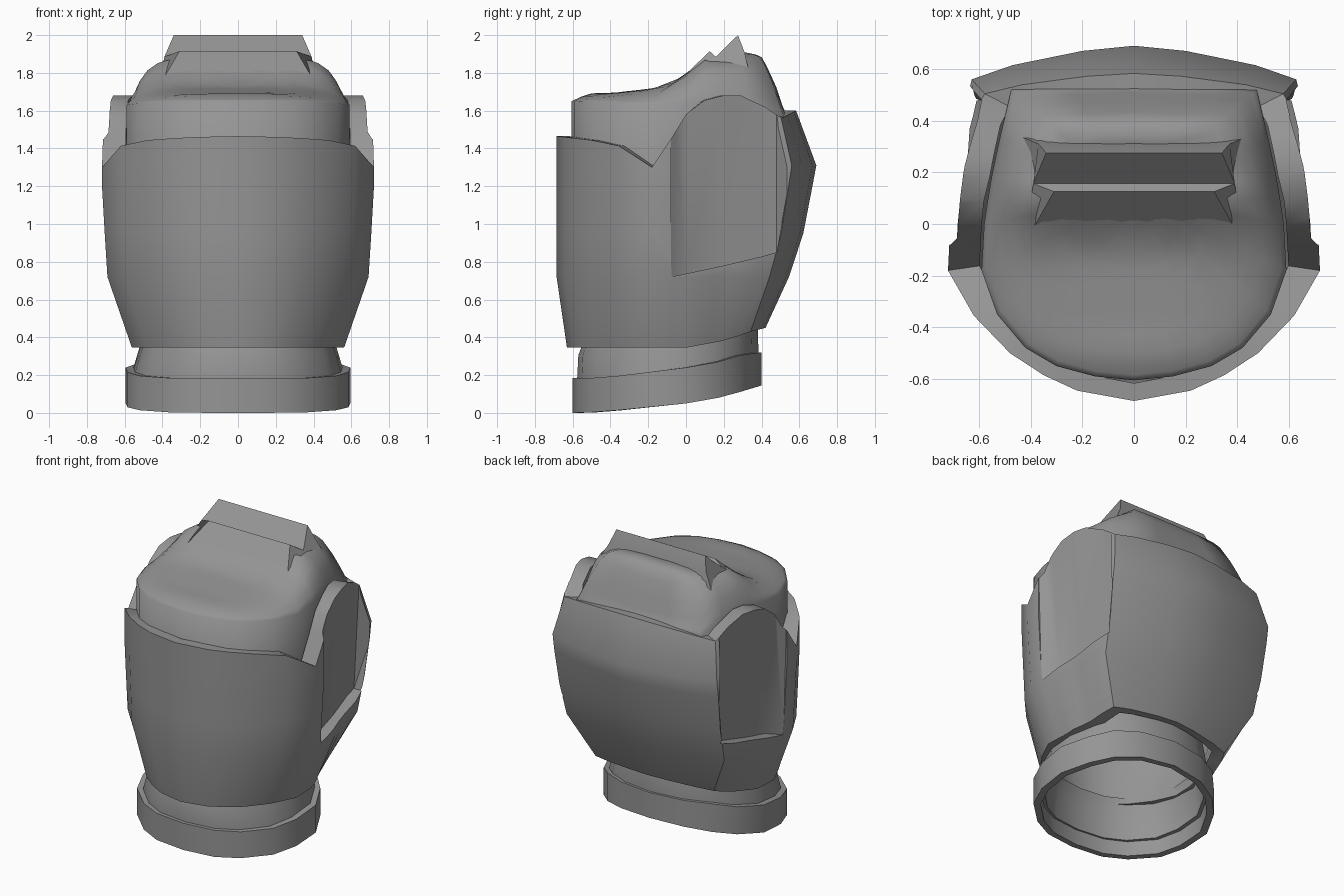
import bpy, bmesh, math

cube = bpy.data.objects.get("Cube")
if cube:
    bpy.data.objects.remove(cube)

grey = bpy.data.materials.new("matte grey")
grey.use_nodes = True
grey.diffuse_color = (0.3, 0.3, 0.3, 1)
grey.node_tree.nodes["Principled BSDF"].inputs["Base Color"].default_value = (0.3, 0.3, 0.3, 1)


def lerp(table, v):
    """Piecewise linear lookup in a list of (key, value) pairs."""
    if v <= table[0][0]:
        return table[0][1]
    for (a, p), (b, q) in zip(table, table[1:]):
        if v <= b:
            return p + (q - p) * (v - a) / (b - a)
    return table[-1][1]


def mirror(half):
    """Close a right-hand half outline, front to back, into a full loop."""
    return half + [(-x, y) for x, y in half[-2:0:-1]]


def smooth(obj, angle):
    bpy.ops.object.select_all(action='DESELECT')
    obj.select_set(True)
    bpy.context.view_layer.objects.active = obj
    bpy.ops.object.shade_smooth_by_angle(angle=math.radians(angle))


def loft(name, rings, caps=(False, False), angle=37):
    bm = bmesh.new()
    rows = [[bm.verts.new(p) for p in ring] for ring in rings]
    n = len(rows[0])
    for a, b in zip(rows, rows[1:]):
        for i in range(n):
            j = (i + 1) % n
            bm.faces.new((a[i], a[j], b[j], b[i]))
    if caps[0]:
        bm.faces.new(rows[0][::-1])
    if caps[1]:
        bm.faces.new(rows[-1])
    bmesh.ops.remove_doubles(bm, verts=bm.verts, dist=1e-5)
    bmesh.ops.recalc_face_normals(bm, faces=bm.faces)
    mesh = bpy.data.meshes.new(name)
    bm.to_mesh(mesh)
    bm.free()
    obj = bpy.data.objects.new(name, mesh)
    bpy.context.collection.objects.link(obj)
    mesh.materials.append(grey)
    smooth(obj, angle)
    return obj


def hollow(name, rings, kx, ky, cy):
    """Thick open tube: the outer rings, then the same rings shrunk, closed up."""
    inner = [[(x * kx, cy + (y - cy) * ky, z) for x, y, z in ring] for ring in rings]
    return loft(name, rings + inner[::-1] + rings[:1])


# Outer shell: one plan outline, scaled at each level, with a shaped rim
shell_plan = mirror([(0, -.685), (.22, -.645), (.35, -.585), (.48, -.5), (.62, -.355),
                     (.72, -.18), (.715, -.08), (.71, 0), (.7, .1), (.68, .2),
                     (.667, .3), (.657, .44), (.628, .56), (.47, .615), (.2, .67), (0, .69)])
rim = [(-.685, 1.465), (-.38, 1.43), (-.18, 1.3), (-.08, 1.45), (0, 1.58), (.1, 1.655),
       (.2, 1.68), (.3, 1.68), (.44, 1.62), (.56, 1.56), (.69, 1.6)]
base = [(0, .345), (.35, .385), (.56, .43), (.69, .45)]
base_x = [(.1, .78), (.56, .72)]
top_x = [(.1, 1), (.3, .98), (.56, .92)]
top_y = [(.2, 1), (.44, .97), (.56, .9), (.69, .845)]


def shell_level(z, sx, back):
    return [(x * sx, y * (1 if y < 0 else back), min(z, lerp(rim, y) - .02))
            for x, y in shell_plan]


shell = hollow("outer_shell", [
    [(x * lerp(base_x, y), y * (.92 if y < 0 else .61), lerp(base, y)) for x, y in shell_plan],
    shell_level(.72, .96, .79),
    shell_level(.95, .98, .9),
    shell_level(1.2, 1, .97),
    shell_level(1.31, 1, 1),
    [(x * lerp(top_x, y), y * lerp(top_y, y), lerp(rim, y)) for x, y in shell_plan]],
    .83, .9, 0)

# Recessed side panels: stations of y, low z, high z, depth x at low and high
panel = [(-.08, .72, 1.8, .69, .72), (0, .737, 1.8, .605, .7), (.2, .78, 1.8, .585, .67),
         (.41, .83, 1.8, .55, .615), (.48, .85, 1.6, .55, .59), (.55, 1.25, 1.38, .65, .65)]
for side in (1, -1):
    cutter = loft("panel_cutter",
                  [[(side * d, y, lo), (side * .9, y, lo), (side * .9, y, hi), (side * e, y, hi)]
                   for y, lo, hi, d, e in panel], (True, True))
    cutter.hide_render = True
    cut = shell.modifiers.new("recess", 'BOOLEAN')
    cut.operation = 'DIFFERENCE'
    cut.solver = 'EXACT'
    cut.object = cutter
    bpy.context.view_layer.objects.active = shell
    bpy.ops.object.modifier_apply(modifier=cut.name)
    bpy.data.objects.remove(cutter)
smooth(shell, 38)

# Inner body: wall, then a domed top following a front-to-back profile
body_plan = mirror([(0, -.605), (.15, -.59), (.3, -.55), (.42, -.48), (.53, -.35), (.59, -.18),
                    (.58, 0), (.565, .1), (.55, .19), (.52, .33), (.475, .52), (.24, .535),
                    (0, .545)])
top = [(-.6, 1.695), (-.52, 1.71), (-.4, 1.695), (-.2, 1.715), (-.1, 1.73), (0, 1.795),
       (.1, 1.875), (.27, 1.875), (.31, 1.91), (.4, 1.9), (.48, 1.78), (.55, 1.57)]
body_rim = [(-.6, 1.65), (-.18, 1.63), (.17, 1.65), (.5, 1.57)]


def dome(s):
    ring = []
    for x, y in body_plan:
        px, py = x * s, .1 + (y - .1) * s
        z = lerp(top, py)
        ring.append((px, py, z + (lerp(body_rim, y) - z) * s ** 8))
    return ring


loft("inner_body", [[(x, y, 1.2) for x, y in body_plan]]
     + [dome(s) for s in (1, .97, .92, .85, .75, .68, .6, .48, .4, .3, .15, .05)],
     (False, True), 89)

# Crest: grooved ridge across the top, wider at the groove
crest_profile = [(-.07, 1.725, .42), (.125, 1.915, .31), (.157, 1.885, .39),
                 (.275, 2, .34), (.31, 1.91, .37), (.335, 1.8, .43)]
loft("top_crest", [[(side * w, y, z) for y, z, w in crest_profile] for side in (-1, 1)],
     (True, True), 15)

# Neck and slanted collar ring
collar_plan = mirror([(0, -.6), (.22, -.575), (.37, -.5), (.52, -.36), (.585, -.2), (.595, 0),
                      (.51, .17), (.4, .285), (.24, .365), (0, .4)])
collar_low = [(-.6, 0), (-.45, .005), (0, .05), (.2, .085), (.4, .145)]
collar_high = [(-.6, .185), (-.45, .185), (0, .24), (.2, .275), (.3, .31), (.4, .32)]

hollow("collar_ring", [[(x, y, lerp(t, y)) for x, y in collar_plan]
                       for t in (collar_low, collar_high)], .92, .92, -.1)
hollow("neck", [[(x * s, y * t, lerp(collar_high, y) + dz) for x, y in collar_plan]
                for s, t, dz in ((.93, .96, -.08), (.93, .96, 0), (.87, .95, .12), (.86, .9, .2))],
       .94, .94, -.1)
